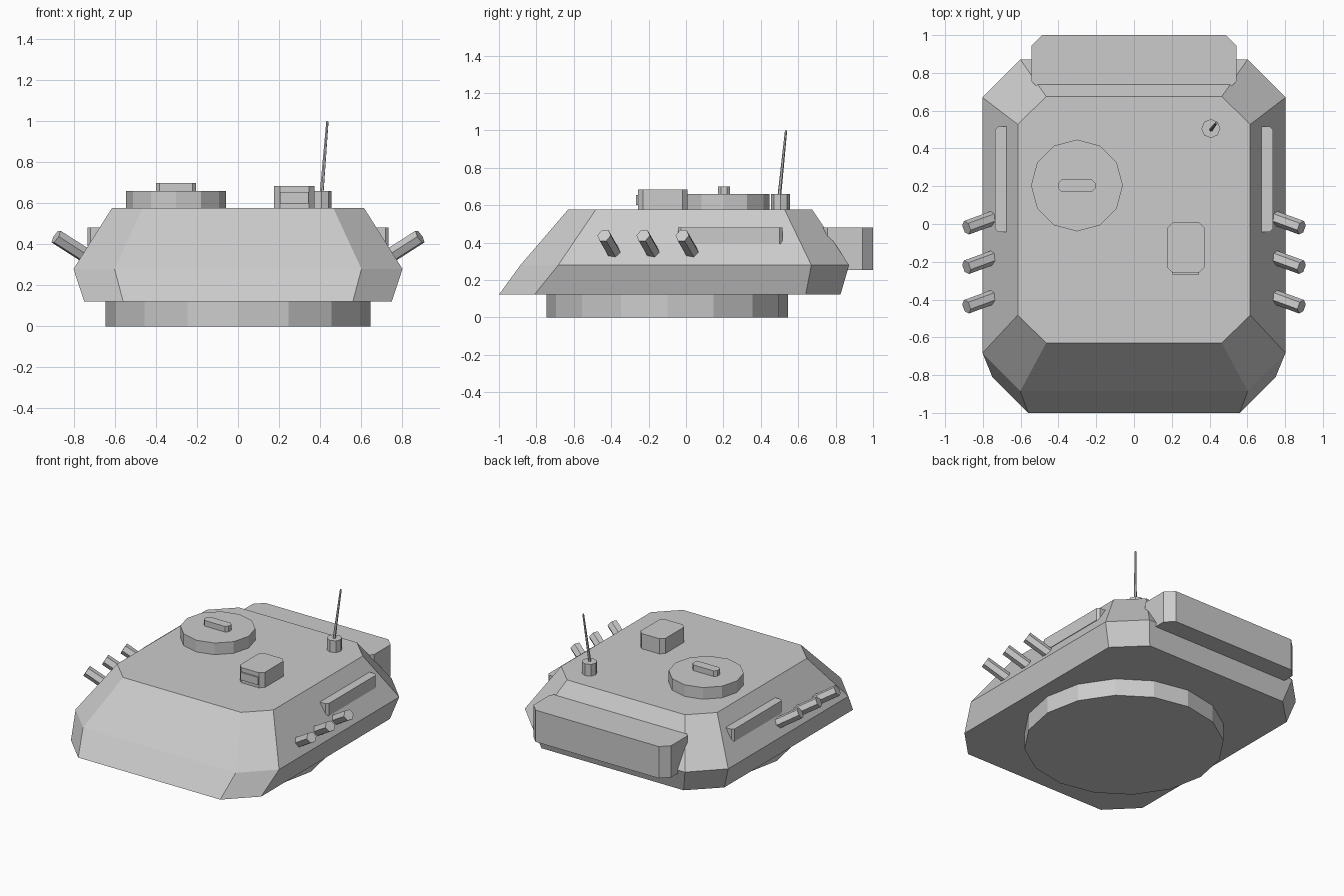
import bpy, bmesh, math
from mathutils import Vector

if "Cube" in bpy.data.objects:
    bpy.data.objects.remove(bpy.data.objects["Cube"])

grey = bpy.data.materials.new("light_grey")
grey.diffuse_color = (0.6, 0.6, 0.6, 1)
grey.use_nodes = True
grey.node_tree.nodes["Principled BSDF"].inputs["Base Color"].default_value = grey.diffuse_color


def finish(name, bm):
    bmesh.ops.recalc_face_normals(bm, faces=bm.faces[:])
    me = bpy.data.meshes.new(name)
    bm.to_mesh(me)
    bm.free()
    me.materials.append(grey)
    ob = bpy.data.objects.new(name, me)
    bpy.context.collection.objects.link(ob)
    return ob


def loft(name, rings):
    """Skin a stack of equal-length point rings and cap both ends."""
    bm = bmesh.new()
    vs = [[bm.verts.new(p) for p in r] for r in rings]
    n = len(rings[0])
    for a, b in zip(vs, vs[1:]):
        for i in range(n):
            j = (i + 1) % n
            bm.faces.new((a[i], a[j], b[j], b[i]))
    bm.faces.new(vs[0][::-1])
    bm.faces.new(vs[-1])
    return finish(name, bm)


def octagon(z, x, xi, y0, y0i, y1i, y1):
    """Rectangle with cut corners: outer extents and inner corner positions."""
    half = [(xi, y0), (x, y0i), (x, y1i), (xi, y1)]
    pts = half + [(-a, b) for a, b in reversed(half)]
    return [Vector((a, b, z)) for a, b in pts]


def cut_box(name, x0, x1, y0, y1, z0, z1, c):
    """Box with chamfered upright edges."""
    cx, hx = (x0 + x1) / 2, (x1 - x0) / 2
    rings = [octagon(z, hx, hx - c, y0, y0 + c, y1 - c, y1) for z in (z0, z1)]
    return loft(name, [[p + Vector((cx, 0, 0)) for p in r] for r in rings])


def rod(name, a, b, r0, r1, sides):
    """Straight cylinder or cone between two points."""
    a, b = Vector(a), Vector(b)
    q = (b - a).to_track_quat('Z', 'Y')
    rings = []
    for p, r in ((a, r0), (b, r1)):
        rings.append([p + q @ Vector((r * math.cos(t), r * math.sin(t), 0))
                      for t in (2 * math.pi * i / sides for i in range(sides))])
    return loft(name, rings)


# Turret ring and faceted armoured shell
rod("turret_ring", (0, -0.1, 0), (0, -0.1, 0.14), 0.645, 0.645, 16)
loft("turret_shell", [
    octagon(0.122, 0.75, 0.56, -1.0, -0.81, 0.64, 0.826),
    octagon(0.28, 0.802, 0.602, -0.885, -0.683, 0.67, 0.872),
    octagon(0.577, 0.615, 0.465, -0.63, -0.482, 0.527, 0.675),
])

# Rear stowage box
cut_box("rear_stowage_box", -0.543, 0.543, 0.70, 1.0, 0.254, 0.48, 0.057)

# Commander hatch with handle
rod("hatch", (-0.302, 0.204, 0.56), (-0.302, 0.204, 0.66), 0.243, 0.243, 12)
cut_box("hatch_handle", -0.4, -0.205, 0.17, 0.236, 0.65, 0.7, 0.018)

# Sight housing with front window
cut_box("sight_housing", 0.176, 0.373, -0.257, 0.008, 0.56, 0.685, 0.028)
cut_box("sight_window", 0.205, 0.345, -0.267, -0.24, 0.6, 0.655, 0.001)

# Antenna
rod("antenna_base", (0.407, 0.505, 0.56), (0.407, 0.505, 0.66), 0.05, 0.05, 8)
rod("antenna", (0.407, 0.498, 0.64), (0.436, 0.535, 1.0), 0.01, 0.006, 6)

# Side rails and smoke launchers on both sides
for s, side in ((1, "right"), (-1, "left")):
    xs = sorted((s * 0.58, s * 0.735))
    cut_box(f"side_rail_{side}", xs[0], xs[1], -0.042, 0.517, 0.393, 0.482, 0.016)
    for i in range(3):
        y = -0.02 - 0.209 * i
        rod(f"smoke_launcher_{side}_{i + 1}", (s * 0.69, y + 0.072, 0.312),
            (s * 0.887, y, 0.438), 0.038, 0.038, 6)
